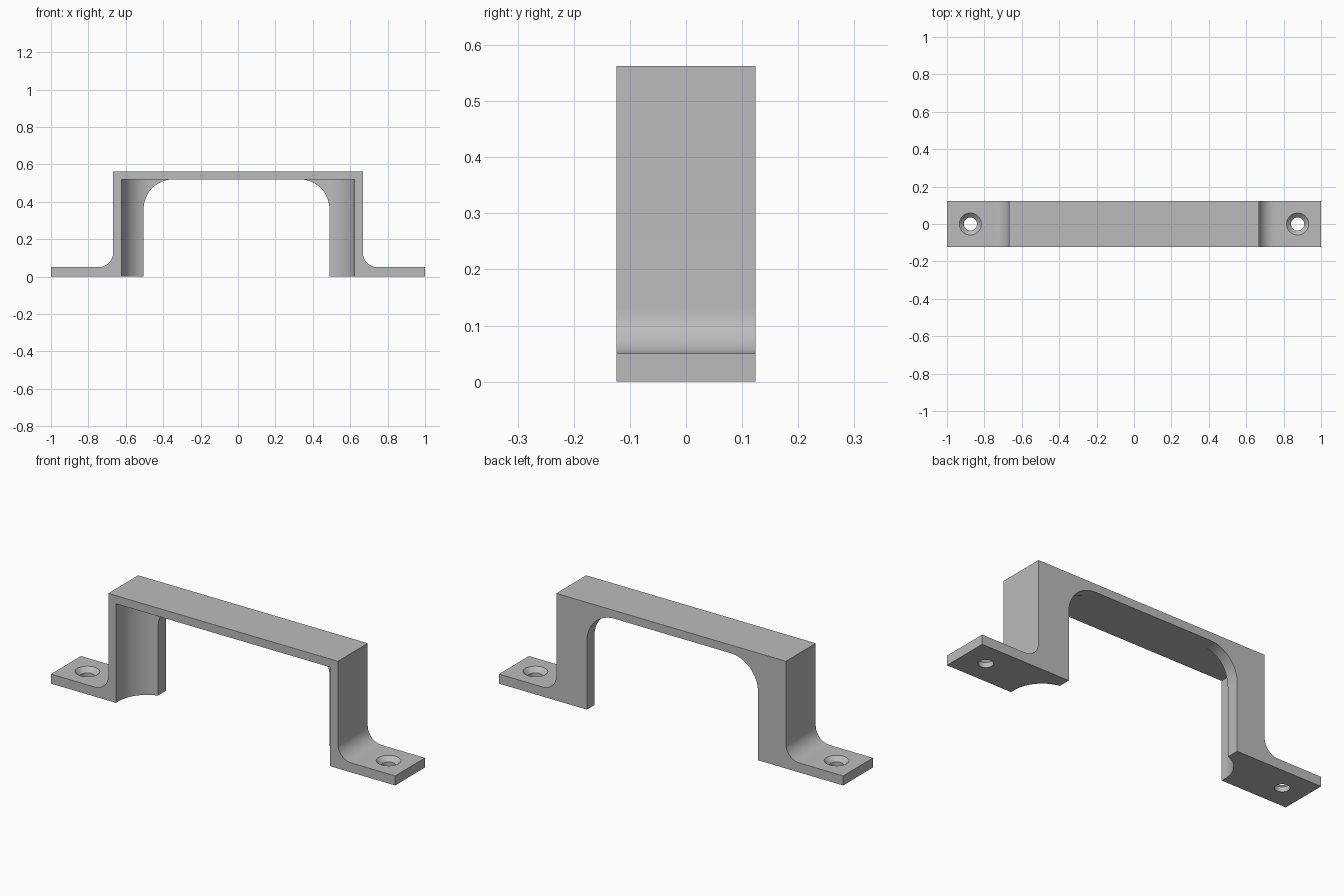
import bpy
import bmesh
from math import cos, sin, radians, pi

if "Cube" in bpy.data.objects:
    bpy.data.objects.remove(bpy.data.objects["Cube"], do_unlink=True)

HALF_DEPTH = 0.124
HEIGHT = 0.563
FLANGE = 0.05       # flange thickness
LEG = 0.667         # outer face of the legs
UNDERSIDE = 0.52    # underside of the grip
HOLE_X = 0.875

grey = bpy.data.materials.new("plain grey")
grey.use_nodes = True
COLOUR = (0.5, 0.5, 0.5, 1)
grey.diffuse_color = COLOUR
grey.node_tree.nodes["Principled BSDF"].inputs["Base Color"].default_value = COLOUR


def arc(cx, cy, r, start, end, steps=16):
    angles = [radians(start + (end - start) * i / steps) for i in range(steps + 1)]
    return [(cx + r * cos(a), cy + r * sin(a)) for a in angles]


def mesh_object(name, bm):
    bmesh.ops.recalc_face_normals(bm, faces=bm.faces)
    mesh = bpy.data.meshes.new(name)
    bm.to_mesh(mesh)
    bm.free()
    mesh.materials.append(grey)
    obj = bpy.data.objects.new(name, mesh)
    bpy.context.collection.objects.link(obj)
    return obj


def prism(name, outline, place, direction):
    """Extrude a flat outline; place maps outline points into space."""
    bm = bmesh.new()
    face = bm.faces.new([bm.verts.new(place(*p)) for p in outline])
    extruded = bmesh.ops.extrude_face_region(bm, geom=[face])["geom"]
    verts = [v for v in extruded if isinstance(v, bmesh.types.BMVert)]
    bmesh.ops.translate(bm, verts=verts, vec=direction)
    return mesh_object(name, bm)


def lathe(name, profile, x, sides=48):
    """Closed round cutter from (radius, height) rings."""
    bm = bmesh.new()
    rings = [[bm.verts.new((x + r * cos(2 * pi * i / sides), r * sin(2 * pi * i / sides), z))
              for i in range(sides)] for r, z in profile]
    for low, high in zip(rings, rings[1:]):
        for i in range(sides):
            j = (i + 1) % sides
            bm.faces.new((low[i], low[j], high[j], high[i]))
    bm.faces.new(rings[0])
    bm.faces.new(rings[-1])
    return mesh_object(name, bm)


# Bracket: front outline with filleted flanges and a round-cornered arch
FILLET, ARCH = 0.08, 0.16
ARCH_LEFT, ARCH_RIGHT = 0.489, -0.505
outer_half = [(1, 0), (1, FLANGE)]
outer_half += arc(LEG + FILLET, FLANGE + FILLET, FILLET, 270, 180)
outer_half += [(LEG, HEIGHT)]
outline = outer_half + [(-x, z) for x, z in reversed(outer_half)]
outline += [(ARCH_RIGHT, 0)]
outline += arc(ARCH_RIGHT + ARCH, UNDERSIDE - ARCH, ARCH, 180, 90)
outline += arc(ARCH_LEFT - ARCH, UNDERSIDE - ARCH, ARCH, 90, 0)
outline += [(ARCH_LEFT, 0)]
handle = prism("handle_bracket", outline,
               lambda x, z: (x, -HALF_DEPTH, z), (0, 2 * HALF_DEPTH, 0))

# Finger recess: plan outline with coved corners, leaving a thin back web
COVE, RECESS = 0.165, 0.622
half = [(RECESS, -0.3)] + arc(RECESS - COVE, -0.1, COVE, 0, 90)
recess = prism("recess_cutter", half + [(-x, y) for x, y in reversed(half)],
               lambda x, y: (x, y, -0.1), (0, 0, UNDERSIDE + 0.1))

# Countersunk screw holes
sink = [(0.035, -0.05), (0.035, FLANGE - 0.024), (0.059, FLANGE), (0.059, FLANGE + 0.02)]
cutters = [recess] + [lathe("screw_hole_cutter", sink, s * HOLE_X) for s in (-1, 1)]

bpy.context.view_layer.objects.active = handle
for cutter in cutters:
    mod = handle.modifiers.new("cut", "BOOLEAN")
    mod.operation = "DIFFERENCE"
    mod.solver = "EXACT"
    mod.object = cutter
    bpy.ops.object.modifier_apply(modifier=mod.name)
for cutter in cutters:
    bpy.data.objects.remove(cutter, do_unlink=True)

bpy.ops.object.select_all(action="DESELECT")
handle.select_set(True)
bpy.ops.object.shade_smooth_by_angle(angle=radians(30))
